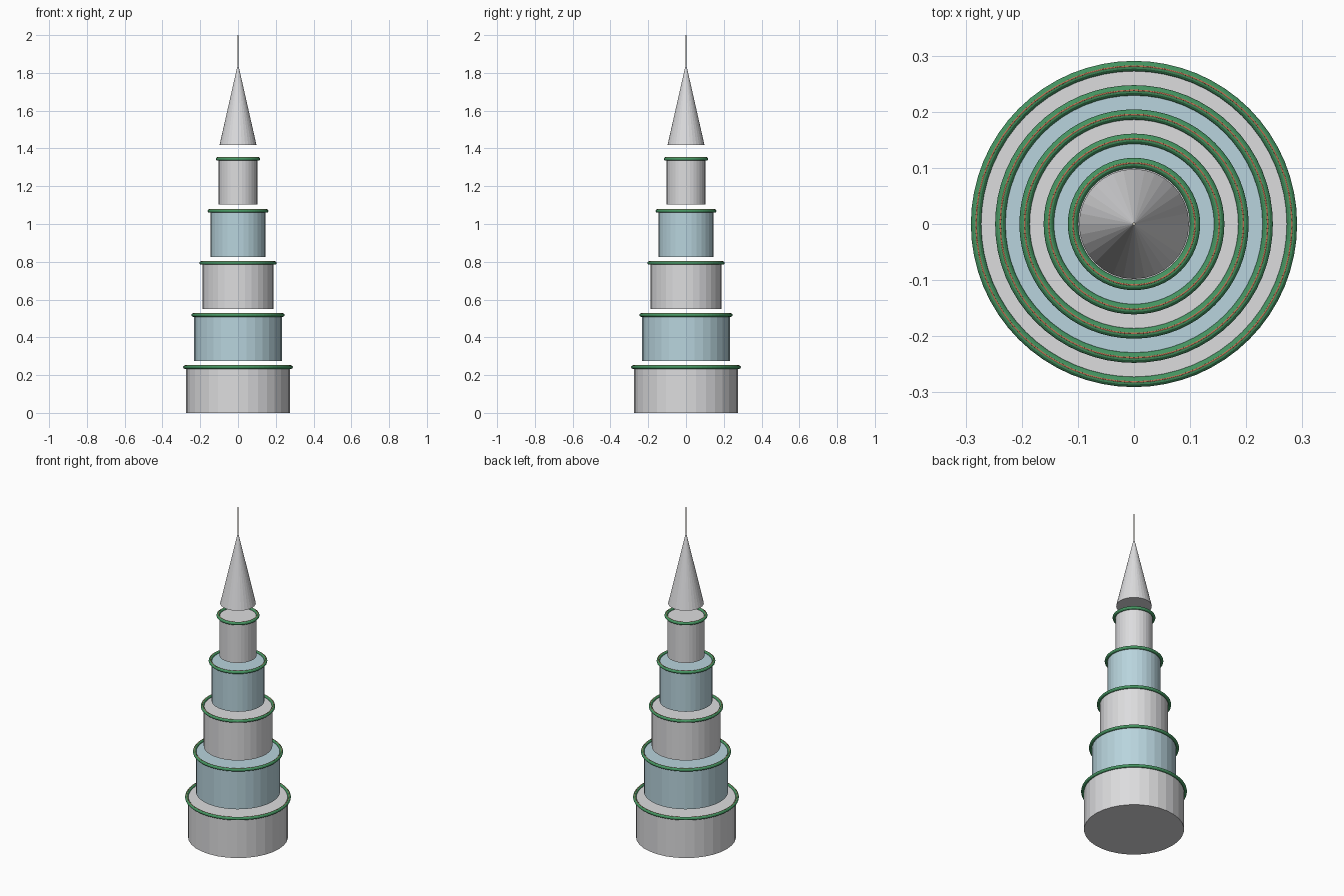
import bpy, math

if "Cube" in bpy.data.objects:
    bpy.data.objects.remove(bpy.data.objects["Cube"])


def material(name, rgb):
    # sRGB bytes to linear diffuse colour
    lin = [((c / 255 + 0.055) / 1.055) ** 2.4 for c in rgb]
    m = bpy.data.materials.new(name)
    m.diffuse_color = (*lin, 1)
    m.use_nodes = True
    m.node_tree.nodes["Principled BSDF"].inputs["Base Color"].default_value = m.diffuse_color
    return m


GREY = material("light grey", (220, 220, 222))
BLUE = material("pale blue", (184, 212, 221))
GREEN = material("green", (70, 150, 98))
COPPER = material("copper", (190, 115, 85))
BEIGE = material("beige", (195, 188, 170))


def finish(name, mat):
    o = bpy.context.object
    o.name = name
    o.data.materials.append(mat)
    return o


def cone(name, mat, r1, r2, z0, z1, sides=32):
    bpy.ops.mesh.primitive_cone_add(vertices=sides, radius1=r1, radius2=r2, depth=z1 - z0,
                                    location=(0, 0, (z0 + z1) / 2))
    return finish(name, mat)


def ring(name, mat, major, minor, z):
    bpy.ops.mesh.primitive_torus_add(major_radius=major, minor_radius=minor, major_segments=64,
                                     minor_segments=12, location=(0, 0, z))
    return finish(name, mat)


# five floating drums, each with a green rim and a fine copper line on top of it
for i in range(5):
    z = 0.2755 * i
    r = 0.275 - 0.0432 * i
    cone(f"tier_{i + 1}", BLUE if i % 2 else GREY, r, r, z, z + 0.241)
    ring(f"rim_{i + 1}", GREEN, r + 0.0065, 0.0092, z + 0.2425)
    ring(f"rim_line_{i + 1}", COPPER, r + 0.0065, 0.0015, z + 0.2508)

# roof cone and mast
cone("spire", GREY, 0.098, 0.0, 1.417, 1.85)
cone("mast", BEIGE, 0.003, 0.003, 1.84, 2.0, 12)
